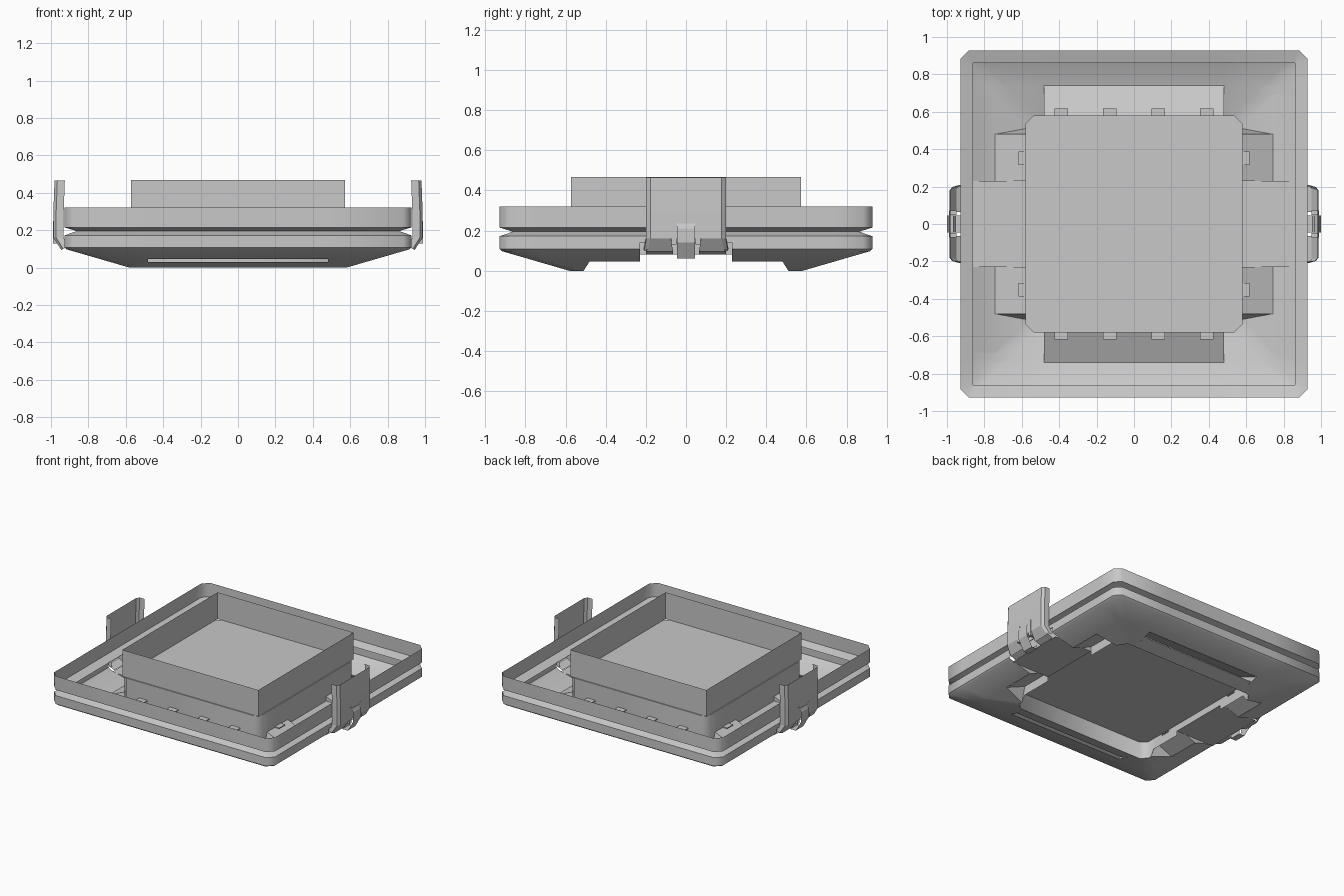
import bpy
import bmesh
from math import cos, sin, pi
from mathutils import Vector

cube = bpy.data.objects.get("Cube")
if cube:
    bpy.data.objects.remove(cube, do_unlink=True)

grey = bpy.data.materials.new("mid_grey")
grey.use_nodes = True
grey.diffuse_color = (0.58, 0.58, 0.58, 1)
grey.node_tree.nodes["Principled BSDF"].inputs["Base Color"].default_value = (0.58, 0.58, 0.58, 1)

NOTCH_Z = 0.047     # lower edge of the side hoods
OPENING_Z = 0.14    # top of the clip openings in the rim
ROOF_Z = 0.08       # height of the clip channel roofs
HOOD_Z = 0.115      # top of the hoods at the housing
CHANNEL_W = 0.23
SLOPE = 0.64        # lean of the notch end walls


def finish(bm, name, mirror=(False, False), smooth=False):
    bmesh.ops.recalc_face_normals(bm, faces=bm.faces)
    mesh = bpy.data.meshes.new(name)
    bm.to_mesh(mesh)
    bm.free()
    mesh.materials.append(grey)
    ob = bpy.data.objects.new(name, mesh)
    bpy.context.collection.objects.link(ob)
    if any(mirror):
        mod = ob.modifiers.new("mirror", 'MIRROR')
        mod.use_axis = (mirror[0], mirror[1], False)
        mod.use_mirror_merge = False
    if smooth:
        bpy.ops.object.select_all(action='DESELECT')
        ob.select_set(True)
        bpy.context.view_layer.objects.active = ob
        bpy.ops.object.shade_smooth_by_angle(angle=0.8)
    return ob


def face(bm, pts):
    return bm.faces.new([bm.verts.new(p) for p in pts])


def corner_ring(bm, half, z, r):
    """Loop of vertices round a square with chamfered corners."""
    verts = []
    for q, (sx, sy) in enumerate([(1, 1), (-1, 1), (-1, -1), (1, -1)]):
        for a in (q * pi / 2, (q + 1) * pi / 2):
            verts.append(bm.verts.new((sx * (half - r) + r * cos(a),
                                       sy * (half - r) + r * sin(a), z)))
    return verts


def loft(bm, rings, closed=True):
    for a, b in zip(rings, rings[1:]):
        n = len(a)
        for i in range(n if closed else n - 1):
            j = (i + 1) % n
            bm.faces.new((a[i], a[j], b[j], b[i]))


def cut(bm, co, no):
    bmesh.ops.bisect_plane(bm, geom=bm.verts[:] + bm.edges[:] + bm.faces[:],
                           plane_co=co, plane_no=no, dist=1e-5)


def cut_side_openings(bm, top_z):
    """Remove the side notches and the clip channels."""
    for s in (-1, 1):
        cut(bm, (0, s * CHANNEL_W, 0), (0, 1, 0))
        cut(bm, (0, s * 0.51, 0), (0, s, SLOPE))
    cut(bm, (0, 0, NOTCH_Z), (0, 0, 1))
    cut(bm, (0, 0, top_z), (0, 0, 1))
    gone = []
    for f in bm.faces:
        c = f.calc_center_median()
        if abs(c.x) < 0.56 or abs(f.normal.z) > 0.999:
            continue
        notch = c.z < NOTCH_Z and abs(c.y) < 0.51 - SLOPE * c.z
        channel = c.z < top_z and abs(c.y) < CHANNEL_W
        if notch or channel:
            gone.append(f)
    bmesh.ops.delete(bm, geom=gone, context='FACES')


def sheet(name, profile, y0, y1, mirror):
    """Folded strip: an x-z profile carried from y0 to y1."""
    bm = bmesh.new()
    loft(bm, [[bm.verts.new((x, y, z)) for x, z in profile] for y in (y0, y1)], False)
    return finish(bm, name, mirror)


def box(name, lo, hi, mirror):
    bm = bmesh.new()
    bmesh.ops.create_cube(bm, size=1)
    lo, hi = Vector(lo), Vector(hi)
    for v in bm.verts:
        v.co = (lo + hi) / 2 + v.co * (hi - lo)
    return finish(bm, name, mirror)


# Outer tray: sloping underside and two rim bands with a groove between
bm = bmesh.new()
loft(bm, [corner_ring(bm, h, z, r) for h, z, r in [
    (0.58, 0, 0.045), (0.915, 0.097, 0.045), (0.928, 0.108, 0.045), (0.928, 0.172, 0.045),
    (0.862, 0.195, 0.005), (0.928, 0.215, 0.045), (0.928, 0.32, 0.045)]])
bm.normal_update()
cut_side_openings(bm, OPENING_Z)
for s in (-1, 1):
    cut(bm, (s * 0.48, 0, 0), (1, 0, 0))
    for y in (0.685, 0.74):
        cut(bm, (0, s * y, 0), (0, 1, 0))
slots = [f for f in bm.faces
         if abs(f.calc_center_median().x) < 0.48
         and 0.685 < abs(f.calc_center_median().y) < 0.74]
bmesh.ops.delete(bm, geom=slots, context='FACES')
finish(bm, "outer_tray", smooth=True)

# Central housing with its top floor
bm = bmesh.new()
walls = [corner_ring(bm, 0.58, z, 0.045) for z in (0, 0.266)]
loft(bm, walls)
bm.faces.new(walls[1])
bm.normal_update()
cut_side_openings(bm, ROOF_Z)
finish(bm, "central_housing", smooth=True)

# Recessed underside plate
bm = bmesh.new()
bm.faces.new(corner_ring(bm, 0.58, 0.13, 0.045))
finish(bm, "underside_plate")

# Open square collar on the housing
bm = bmesh.new()
loft(bm, [[bm.verts.new((sx * 0.572, sy * 0.572, z))
           for sx, sy in [(1, 1), (-1, 1), (-1, -1), (1, -1)]] for z in (0.266, 0.467)])
finish(bm, "square_collar")

# Sloping side hoods over the notches, with leaning end walls
bm = bmesh.new()
face(bm, [(0.58, CHANNEL_W, HOOD_Z), (0.742, CHANNEL_W, NOTCH_Z),
          (0.742, 0.48, NOTCH_Z), (0.58, 0.48, HOOD_Z)])
face(bm, [(0.58, 0.51, 0), (0.742, 0.48, NOTCH_Z), (0.58, 0.48, HOOD_Z)])
finish(bm, "side_hood", (True, True))

# Clip channels: roof, and side walls closing the gaps to hood and tray
sheet("channel_roof", [(0.58, ROOF_Z), (0.9, ROOF_Z)], -CHANNEL_W, CHANNEL_W, (True, False))
bm = bmesh.new()
for outline in ([(0.58, ROOF_Z), (0.663, ROOF_Z), (0.58, HOOD_Z)],
                [(0.663, ROOF_Z), (0.742, NOTCH_Z), (0.856, ROOF_Z)]):
    face(bm, [(x, CHANNEL_W, z) for x, z in outline])
finish(bm, "channel_wall", (True, True))

# Louvre hoods over the front and back slots
bm = bmesh.new()
face(bm, [(-0.48, 0.74, 0.046), (0.48, 0.74, 0.046), (0.48, 0.58, HOOD_Z), (-0.48, 0.58, HOOD_Z)])
for x in (-0.48, 0.48):
    face(bm, [(x, 0.74, 0.046), (x, 0.58, HOOD_Z), (x, 0.58, 0)])
finish(bm, "louvre_hood", (False, True))

# Small tabs round the housing
for x in (0.13, 0.39):
    box("end_tab", (x - 0.036, 0.57, 0.138), (x + 0.036, 0.618, 0.144), (True, True))
box("side_tab", (0.57, 0.315, 0.114), (0.618, 0.387, 0.12), (True, True))

# Clip plates with folded edges
bm = bmesh.new()
section = [(0.932, -0.2), (0.972, -0.198), (0.987, -0.178),
           (0.987, 0.178), (0.972, 0.198), (0.932, 0.2)]
loft(bm, [[bm.verts.new((x - dx, y, z)) for x, y in section]
          for dx, z in [(0, 0.16), (0, 0.3), (0.006, 0.465)]], False)
finish(bm, "clip_plate", (True, False))

# Clip wings with flared lower edges
bm = bmesh.new()
loft(bm, [[bm.verts.new(p) for p in row] for row in [
    [(0.987, 0.075, 0.16), (0.987, 0.178, 0.16), (0.972, 0.198, 0.16), (0.932, 0.2, 0.16)],
    [(0.945, 0.065, 0.095), (0.945, 0.19, 0.095), (0.935, 0.208, 0.1), (0.91, 0.212, 0.11)]]], False)
finish(bm, "clip_wing", (True, True))
sheet("clip_foot", [(0.95, 0.105), (0.9, 0.082)], 0.065, 0.2, (True, True))

# Hook and its arms
sheet("clip_hook", [(0.965, 0.245), (0.99, 0.235), (1.0, 0.21), (1.0, 0.14),
                    (0.955, 0.06), (0.91, 0.06), (0.91, 0.09)], -0.045, 0.045, (True, False))
box("hook_arm", (0.95, 0.048, 0.13), (0.99, 0.072, 0.25), (True, True))
